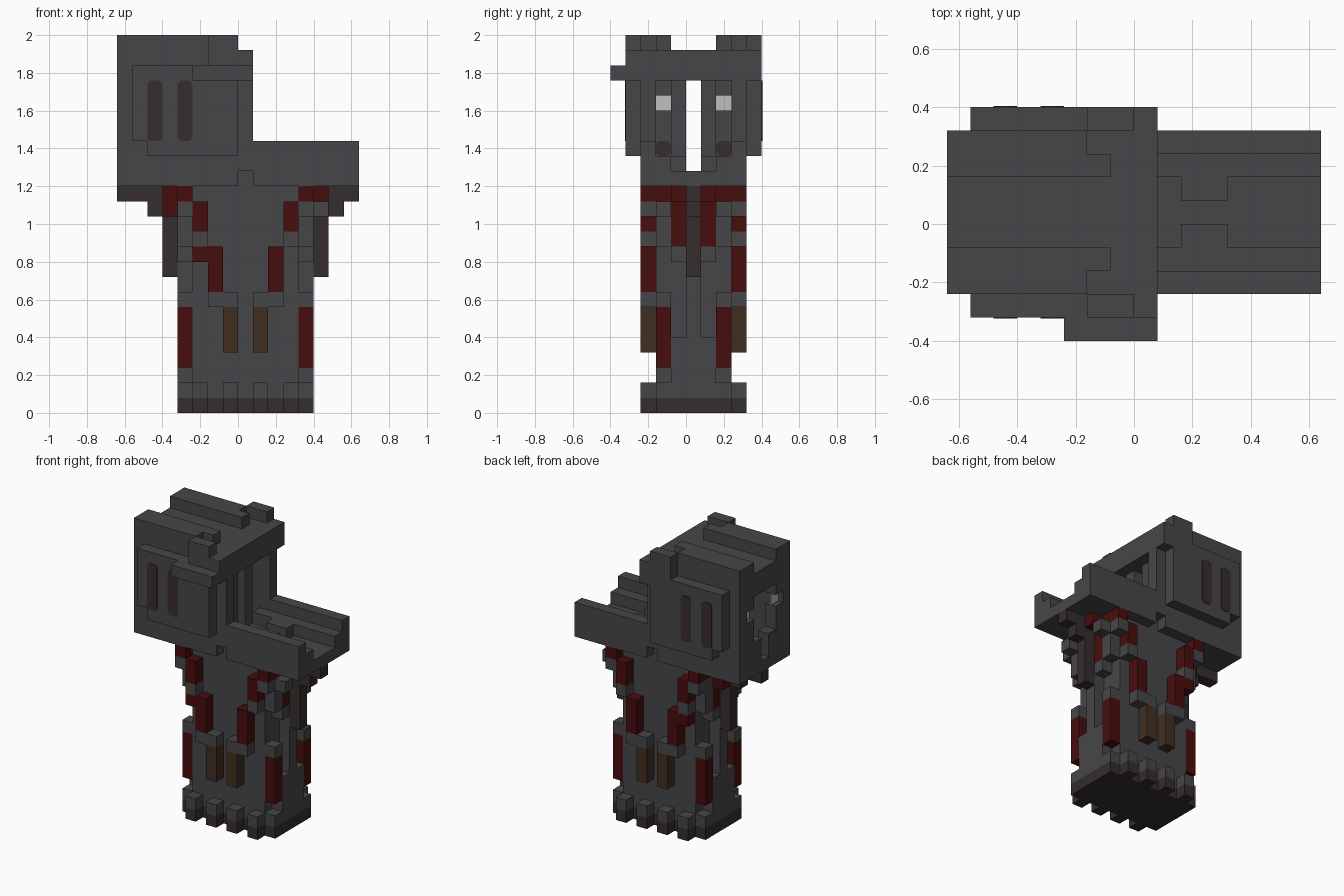
import bpy
import bmesh
from mathutils import Vector

UNIT = 0.08  # edge of one building cell

default_cube = bpy.data.objects.get("Cube")
if default_cube:
    bpy.data.objects.remove(default_cube, do_unlink=True)


def make_material(name, red, green, blue):
    material = bpy.data.materials.new(name)
    material.use_nodes = True
    colour = (red, green, blue, 1.0)
    material.diffuse_color = colour
    material.node_tree.nodes["Principled BSDF"].inputs["Base Color"].default_value = colour
    return material


grey = make_material("charcoal grey", 0.062, 0.062, 0.067)
crimson = make_material("dark red", 0.064, 0.004, 0.004)
brown = make_material("warm brown", 0.052, 0.028, 0.016)
umber = make_material("dark umber", 0.037, 0.026, 0.026)
pale = make_material("pale grey", 0.52, 0.52, 0.52)


def mirrored(span, flip):
    return (1 - span[1], 1 - span[0]) if flip else span


def build(name, material, boxes, mirror=""):
    """Boxes are (x span, y span, z span) in cells; mirroring is about the tower axis."""
    mesh = bpy.data.meshes.new(name)
    bm = bmesh.new()
    for x_span, y_span, z_span in boxes:
        for flip_x in ((False, True) if "x" in mirror else (False,)):
            for flip_y in ((False, True) if "y" in mirror else (False,)):
                spans = (mirrored(x_span, flip_x), mirrored(y_span, flip_y), z_span)
                low = Vector([span[0] for span in spans])
                high = Vector([span[1] for span in spans])
                verts = bmesh.ops.create_cube(bm, size=1)["verts"]
                for vert in verts:
                    for axis in range(3):
                        vert.co[axis] *= high[axis] - low[axis]
                    vert.co = (vert.co + (low + high) / 2) * UNIT
    bm.to_mesh(mesh)
    bm.free()
    mesh.materials.append(material)
    part = bpy.data.objects.new(name, mesh)
    bpy.context.collection.objects.link(part)
    return part


def build_slot(name, material, x_span, y_span, z_span, axis):
    """Thin plate with chamfered corners."""
    part = build(name, material, [(x_span, y_span, z_span)])
    bm = bmesh.new()
    bm.from_mesh(part.data)
    edges = [e for e in bm.edges
             if abs((e.verts[0].co - e.verts[1].co).normalized()[axis]) > 0.9]
    bmesh.ops.bevel(bm, geom=edges, offset=UNIT * 0.2, segments=1, affect="EDGES")
    bm.to_mesh(part.data)
    bm.free()


# Base and tower core
build("base_plinth", umber, [((-4, 5), (-2, 3), (0, 1))])
build("plinth_feet", umber, [((x, x + 1), (-3, -2), (0, 1)) for x in (1, 3)], "xy")
build("plinth_bumps", grey, [((x, x + 1), (-3, -2), (1, 2)) for x in (1, 3)], "xy")
build("tower_core", grey, [((-3, 4), (-2, 3), (1, 15))])
build("side_panels", grey, [((4, 5), (-1, 2), (1, 5))], "x")
build("side_lower_edges", grey, [((4, 5), (-2, -1), (1, 2))], "xy")
build("side_rods", grey, [((4, 5), (0, 1), (5, 15))], "x")

# Corner columns on the sides
build("corner_columns", crimson, [((4, 5), (-2, -1), (3, 7))], "xy")
build("corner_caps", grey, [((4, 5), (-2, -1), (7, 8))], "xy")

# Stepped strips on front and back
build("lower_bars", brown, [((1, 2), (-3, -2), (4, 7))], "xy")
build("bar_caps", grey, [((1, 3), (-3, -2), (7, 8))], "xy")
build("middle_strips", crimson, [((2, 3), (-3, -2), (8, 11))], "xy")
build("strip_offshoot", crimson, [((-3, -2), (-3, -2), (10, 11))], "y")
build("strip_links", grey, [((3, 4), (-3, -2), (11, 12))], "xy")
build("upper_strips", crimson, [((3, 4), (-3, -2), (12, 14))], "xy")

# Brackets flaring out beneath the platform
build("bracket_blocks", grey, [((4, 5), (-2, -1), (11, 14)),
                               ((4, 5), (-3, -2), (13, 14))], "xy")
build("bracket_stubs", grey, [((4, 5), (-1, 0), (10, 11))], "xy")
build("bracket_drops", crimson, [((4, 5), (-1, 0), (11, 14))], "xy")
build("bracket_tops", crimson, [((4, 5), (-3, 0), (14, 15)),
                                ((5, 6), (-1, 0), (14, 15))], "xy")
build("right_red_blocks", crimson, [((-5, -4), (-1, 0), (13, 14))], "y")
build("left_grey_blocks", grey, [((5, 6), (-2, -1), (13, 14))], "y")
build("support_struts", umber, [((5, 6), (0, 1), (9, 13)),
                                ((5, 7), (0, 1), (13, 14)),
                                ((5, 8), (0, 1), (14, 15))], "x")
build("support_tip", umber, [((-8, -7), (0, 1), (14, 15))])

# Platform with stepped rails
build("platform_floor", grey, [((-8, 8), (-2, 3), (15, 16))])
build("platform_rim", grey, [((-8, 0), (-3, -2), (15, 16)),
                             ((1, 8), (-3, -2), (15, 16))], "y")
build("platform_rails", grey, [((0, 8), (-3, -2), (16, 18)),
                               ((0, 8), (-2, -1), (16, 17)),
                               ((2, 4), (-1, 0), (16, 17))], "y")

# Head: walls, cheek panels and open ends
build("head_walls", grey, [((-8, 0), (-3, -2), (16, 24)),
                           ((0, 1), (-3, -2), (18, 23))], "y")
build("cheek_panels", grey, [((-7, 0), (-4, -3), (18, 23)),
                             ((-6, 0), (-4, -3), (17, 18))], "y")
build("end_walls", grey, [((-8, -7), (-2, -1), (16, 20)),
                          ((-8, -7), (-2, -1), (21, 22)),
                          ((-8, -7), (-1, 0), (16, 18))], "y")
build("mouth_bars", grey, [((-1, 0), (-1, 0), (16, 22))], "y")
build("eye_panes", pale, [((-7.55, -7.45), (-2, -1), (20, 21))], "y")
for y in (-2, 2):
    build_slot("inner_slot", umber, (-7.05, -6.95), (y, y + 1), (17, 18), 0)

# Roof with ridges, brow and front peak
build("roof", grey, [((-8, 0), (-2, 3), (22, 24))])
build("roof_ridges", grey, [((-8, -2), (-3, -2), (24, 25)),
                            ((-8, -1), (-2, -1), (24, 25))], "y")
build("roof_blocks", grey, [((-2, 0), (-4, -3), (23, 25))], "y")
build("brow", grey, [((0, 1), (-4, 5), (23, 24)),
                     ((0, 1), (-4, 5), (22, 23))])
build("side_peak", grey, [((-3, 1), (-5, -4), (22, 23))])

# Slots on both cheeks
for x in (-6, -4):
    for y in (-4, 5):
        build_slot("cheek_slot", umber, (x, x + 1), (y - 0.05, y + 0.05), (18, 22), 1)
